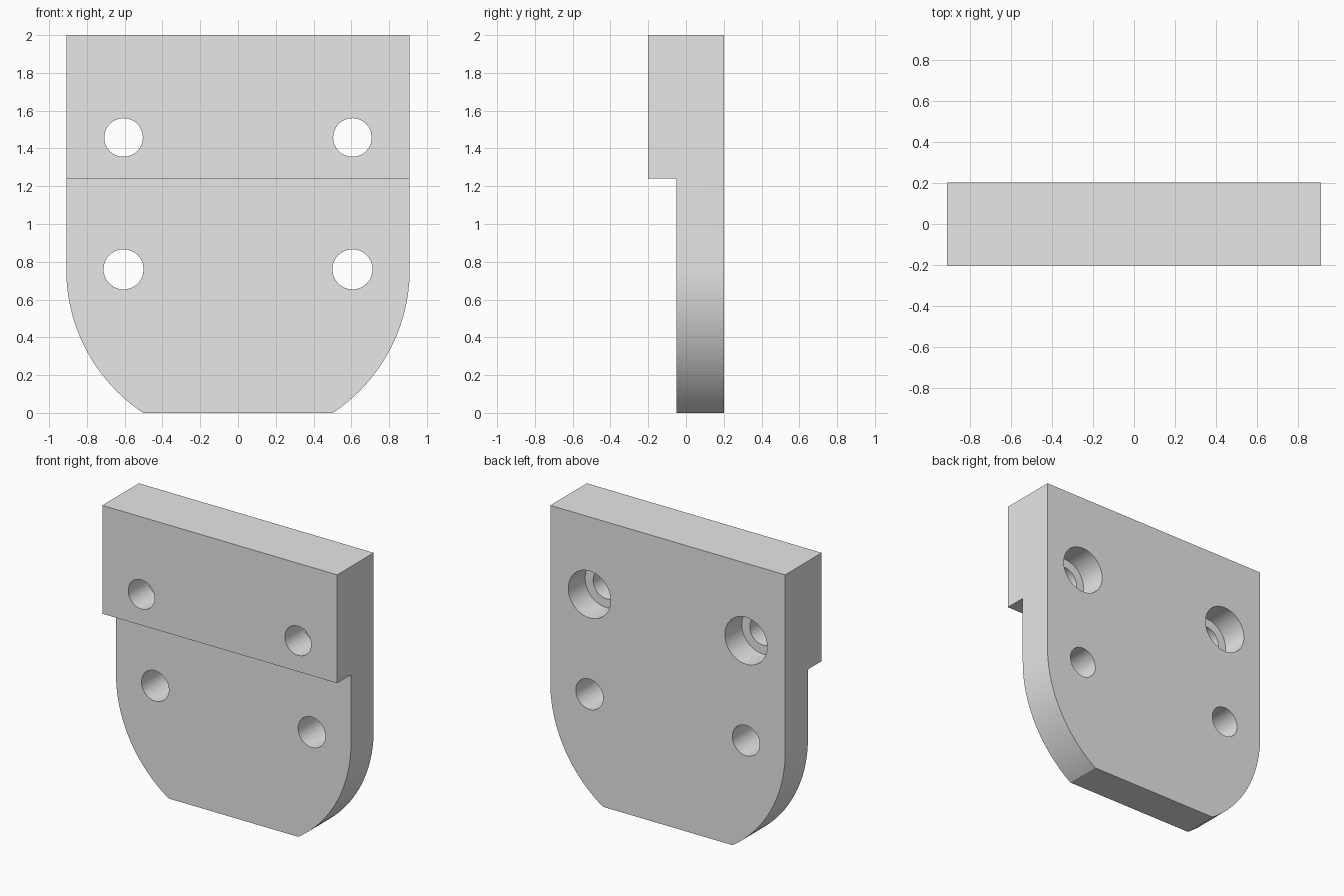
import bpy, bmesh, math
from mathutils import Matrix

cube = bpy.data.objects.get("Cube")
if cube:
    bpy.data.objects.remove(cube, do_unlink=True)

HALF_W, HALF_D, HEIGHT = 0.909, 0.202, 2.0
ARC_Z = 0.758          # centre height of the rounded lower edge
STEP_Z, STEP_Y = 1.242, -0.05
HOLE_X, HIGH_Z, LOW_Z = 0.606, 1.458, 0.76

grey = bpy.data.materials.new("plain grey")
grey.use_nodes = True
grey.diffuse_color = (0.8, 0.8, 0.8, 1)
grey.node_tree.nodes["Principled BSDF"].inputs["Base Color"].default_value = grey.diffuse_color


def make_object(name, bm):
    bmesh.ops.recalc_face_normals(bm, faces=bm.faces)
    mesh = bpy.data.meshes.new(name)
    bm.to_mesh(mesh)
    bm.free()
    mesh.materials.append(grey)
    obj = bpy.data.objects.new(name, mesh)
    bpy.context.collection.objects.link(obj)
    return obj


def prism(name, outline, y0, y1):
    """Extrude an x-z outline from y0 to y1."""
    bm = bmesh.new()
    face = bm.faces.new([bm.verts.new((x, y0, z)) for x, z in outline])
    new = bmesh.ops.extrude_face_region(bm, geom=[face])["geom"]
    bmesh.ops.translate(bm, vec=(0, y1 - y0, 0),
                        verts=[v for v in new if isinstance(v, bmesh.types.BMVert)])
    return make_object(name, bm)


def drill(name, x, z, radius, y0, y1):
    """Round cutter running along y."""
    bm = bmesh.new()
    bmesh.ops.create_cone(bm, cap_ends=True, segments=64, radius1=radius,
                          radius2=radius, depth=y1 - y0)
    bm.transform(Matrix.Translation((x, (y0 + y1) / 2, z)) @ Matrix.Rotation(math.pi / 2, 4, "X"))
    return make_object(name, bm)


# Plate outline: square top, circular lower corners cut off by a flat bottom
end = math.asin(ARC_Z / HALF_W)
right_side = [(HALF_W, HEIGHT)]
for i in range(33):
    a = end * i / 32
    right_side.append((HALF_W * math.cos(a), ARC_Z - HALF_W * math.sin(a)))
right_side[-1] = (right_side[-1][0], 0)
outline = right_side + [(-x, z) for x, z in reversed(right_side)]
plate = prism("mounting_plate", outline, -HALF_D, HALF_D)

# Front step below the thick upper block
cutters = [prism("step_cutter", [(-1, -1), (1, -1), (1, STEP_Z), (-1, STEP_Z)], -1, STEP_Y)]

# Through holes, with counterbores behind the upper pair
for side, x in (("left", HOLE_X), ("right", -HOLE_X)):
    cutters += [
        drill(side + "_upper_hole_cutter", x, HIGH_Z, 0.102, -1, 1),
        drill(side + "_lower_hole_cutter", x, LOW_Z, 0.106, -1, 1),
        drill(side + "_counterbore_cutter", x, HIGH_Z, 0.164, 0.015, 1),
    ]

bpy.ops.object.select_all(action="DESELECT")
bpy.context.view_layer.objects.active = plate
plate.select_set(True)
for cutter in cutters:
    mod = plate.modifiers.new(cutter.name, "BOOLEAN")
    mod.operation, mod.solver, mod.object = "DIFFERENCE", "EXACT", cutter
    bpy.ops.object.modifier_apply(modifier=mod.name)
    bpy.data.objects.remove(cutter, do_unlink=True)

bpy.ops.object.shade_smooth_by_angle(angle=math.radians(30))
